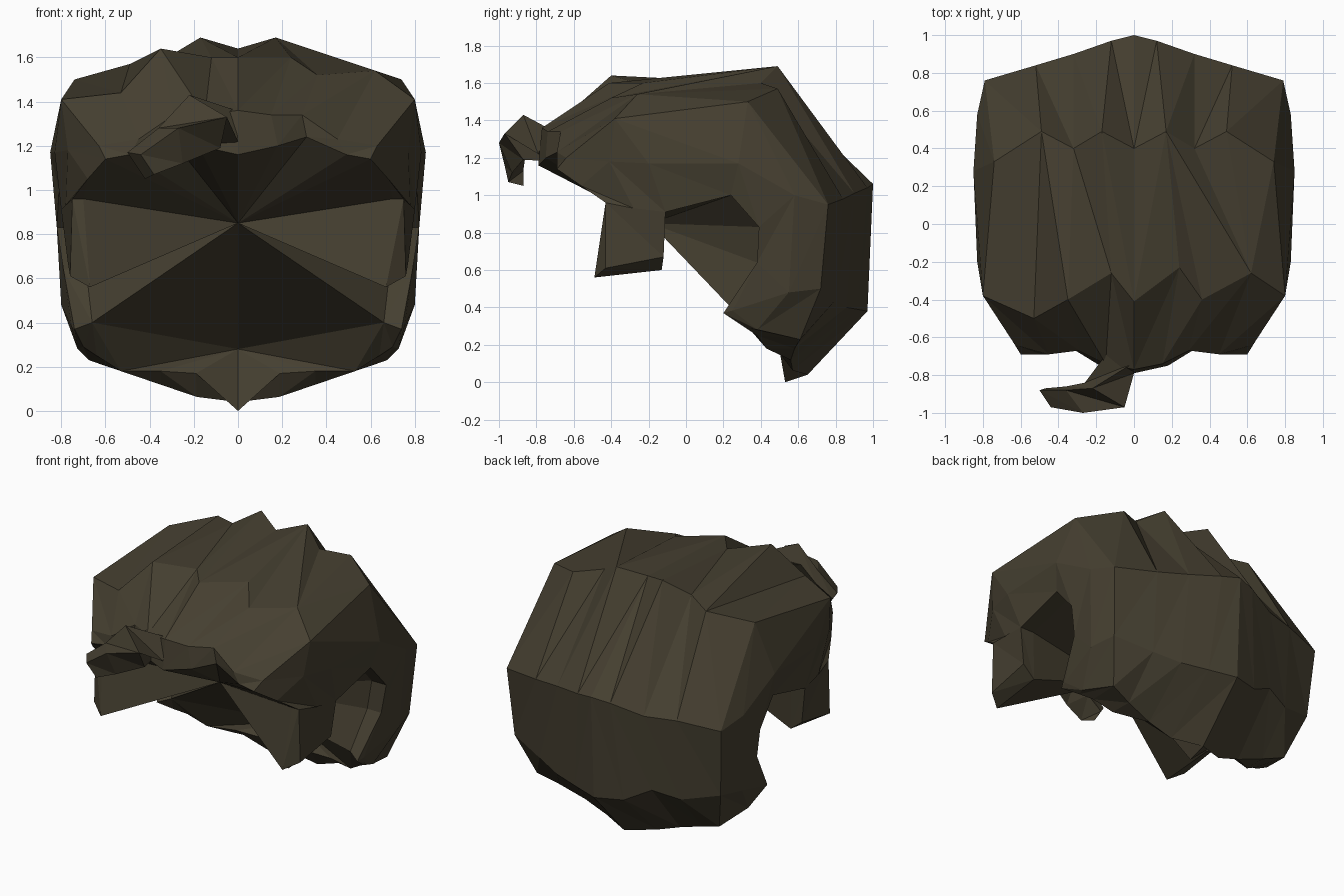
import bpy, bmesh
from mathutils import Vector

if "Cube" in bpy.data.objects:
    bpy.data.objects.remove(bpy.data.objects["Cube"])

# Single dark brown hair colour
hair_mat = bpy.data.materials.new("dark_brown_hair")
hair_mat.diffuse_color = (0.06, 0.05, 0.03, 1)
hair_mat.use_nodes = True
hair_mat.node_tree.nodes["Principled BSDF"].inputs["Base Color"].default_value = hair_mat.diffuse_color


def finish(bm, name):
    bmesh.ops.remove_doubles(bm, verts=bm.verts, dist=0.001)
    bmesh.ops.recalc_face_normals(bm, faces=bm.faces)
    mesh = bpy.data.meshes.new(name)
    bm.to_mesh(mesh)
    bm.free()
    mesh.materials.append(hair_mat)
    obj = bpy.data.objects.new(name, mesh)
    bpy.context.collection.objects.link(obj)
    return obj


def face(bm, *pts):
    bm.faces.new([bm.verts.new(p) for p in pts])


def quad(bm, a, b, c, d):
    """Two flat triangles, split from a to c."""
    face(bm, a, b, c)
    face(bm, a, c, d)


# Locks of one half, centre to ear:
# hairline, brow, front crown, back crown, rear, low rear, nape
locks = [
    [(0, -.79, 1.16), (0, -.77, 1.36), (0, -.41, 1.60), (0, .40, 1.64),
     (0, 1, 1.06), (0, .97, .38), (0, .53, 0)],
    [(.18, -.75, 1.20), (.15, -.74, 1.34), (.24, -.23, 1.60), (.17, .49, 1.69),
     (.12, .97, 1.04), (.18, .915, .39), (.19, .50, .17)],
    [(.31, -.67, 1.24), (.29, -.67, 1.34), (.36, -.40, 1.52), (.32, .40, 1.60),
     (.32, .90, 1.01), (.35, .86, .40), (.35, .48, .18)],
    [(.49, -.69, 1.16), (.45, -.69, 1.23), (.62, -.26, 1.54), (.49, .49, 1.57),
     (.52, .84, .98), (.52, .80, .44), (.53, .43, .18)],
    [(.60, -.69, 1.14), (.63, -.64, 1.20), (.80, -.38, 1.41), (.74, .33, 1.50),
     (.79, .76, .95), (.76, .72, .50), (.64, .38, .25)],
    [(.68, -.56, 1.05), (.77, -.41, 1.18), (.83, -.20, 1.17), (.85, .28, 1.17),
     (.83, .58, 1.0), (.80, .55, .48), (.70, .32, .29)],
    [(.75, -.43, .96), (.78, -.28, .93), (.80, -.11, .91), (.81, .24, 1.0),
     (.82, .39, .83), (.79, .38, .64), (.74, .20, .37)],
]


def side_locks(s):
    """Copy of the locks for one side, with an extra row above the nape."""
    out = []
    for i, lock in enumerate(locks):
        pts = [Vector((p[0] * s, p[1], p[2])) for p in lock]
        if s < 0:                               # tousled tufts on one side
            tuft = {1: (-.12, -.26, 1.60), 2: (-.35, -.40, 1.64),
                    3: (-.53, -.50, 1.44)}
            pts[2] = Vector(tuft.get(i, pts[2]))
            if i == 2:
                pts[4].z, pts[5].z = .98, .48
        low = pts[6].lerp(pts[5], .27) - Vector((0, 0, .06))
        if i < 5:                               # nape comes to a point
            low.y = (.65, .57, .56, .58, .61)[i]
            low.z = max(.04, .34 * abs(low.x))
        out.append(pts[:6] + [low] + pts[6:])
    return out


# Hair cap: outer locks, sideburns, nape underside and inner lining
bm = bmesh.new()
apex = Vector((0, -.19, .85))
for s in (1, -1):
    grid = side_locks(s)
    for i, (a, b) in enumerate(zip(grid, grid[1:])):
        for r in range(len(a) - 1):
            if s > 0 and r == 2 and i in (1, 2):
                continue
            if r == 1 and i == 4:               # flat temple
                quad(bm, b[r], b[r + 1], a[r + 1], a[r])
            else:
                quad(bm, a[r], b[r], b[r + 1], a[r + 1])
    if s > 0:
        # Straight ridge of the side parting
        peak = grid[1][3]
        face(bm, grid[1][2], grid[2][2], peak)
        face(bm, peak, grid[2][2], grid[3][2])
        face(bm, peak, grid[3][2], grid[2][3])
        face(bm, grid[2][3], grid[3][2], grid[3][3])

    def v(x, y, z):
        return Vector((x * s, y, z))

    ear = grid[-1]
    # Sideburn with a bevelled lower edge
    out_f, out_b = v(.76, -.43, .61), v(.77, -.12, .67)
    in_f, in_b = v(.67, -.49, .56), v(.68, -.13, .60)
    top_f, top_b = v(.70, -.43, .96), v(.70, -.11, .91)
    quad(bm, ear[0], out_f, out_b, ear[2])
    face(bm, ear[0], ear[2], ear[1])
    quad(bm, out_f, in_f, in_b, out_b)
    quad(bm, ear[0], top_f, in_f, out_f)
    quad(bm, ear[2], out_b, in_b, top_b)
    face(bm, grid[5][0], top_f, ear[0])

    # Thickness around the ear opening
    inner = [top_b] + [Vector((p.x * .87, p.y, p.z)) for p in ear[3:6]]
    inner.append(v(.66, .24, .40))
    rim = ear[2:6] + [ear[7]]
    for i in range(4):
        quad(bm, rim[i], inner[i], inner[i + 1], rim[i + 1])
    face(bm, ear[5], ear[7], ear[6])

    # Underside from the nape to the lining
    neck = v(0, .61, .28)
    nape = [g[7] for g in grid]
    for i in range(3):
        face(bm, neck, nape[i], nape[i + 1])
    for i in range(3, 6):
        face(bm, inner[-1], nape[i], nape[i + 1])
    face(bm, neck, nape[3], inner[-1])

    # Lining fans out from one point inside the head
    edge = [g[0] for g in grid[:6]] + [top_f, in_f, in_b] + inner + [neck]
    for p, q in zip(edge, edge[1:]):
        face(bm, apex, p, q)
finish(bm, "hair_cap")

# Loose curl hanging over the forehead: front, top, back, bottom per section
curl = [
    [(0, -.79, 1.22), (-.01, -.74, 1.36), (-.14, -.68, 1.37), (-.12, -.71, 1.18)],
    [(-.05, -.97, 1.33), (-.22, -.87, 1.43), (-.26, -.84, 1.31), (-.08, -.87, 1.19)],
    [(-.27, -1.0, 1.28), (-.36, -.88, 1.28), (-.36, -.86, 1.20), (-.25, -.93, 1.12)],
    [(-.44, -.97, 1.16), (-.50, -.88, 1.17), (-.47, -.87, 1.13), (-.38, -.95, 1.07)],
    [(-.42, -.87, 1.05)] * 4,
]
bm = bmesh.new()
for a, b in zip(curl, curl[1:]):
    for k in range(4):
        n = (k + 1) % 4
        if b[k] == b[n]:
            face(bm, a[k], a[n], b[k])
        else:
            quad(bm, a[k], a[n], b[n], b[k])
quad(bm, *curl[0])
finish(bm, "forehead_curl")
